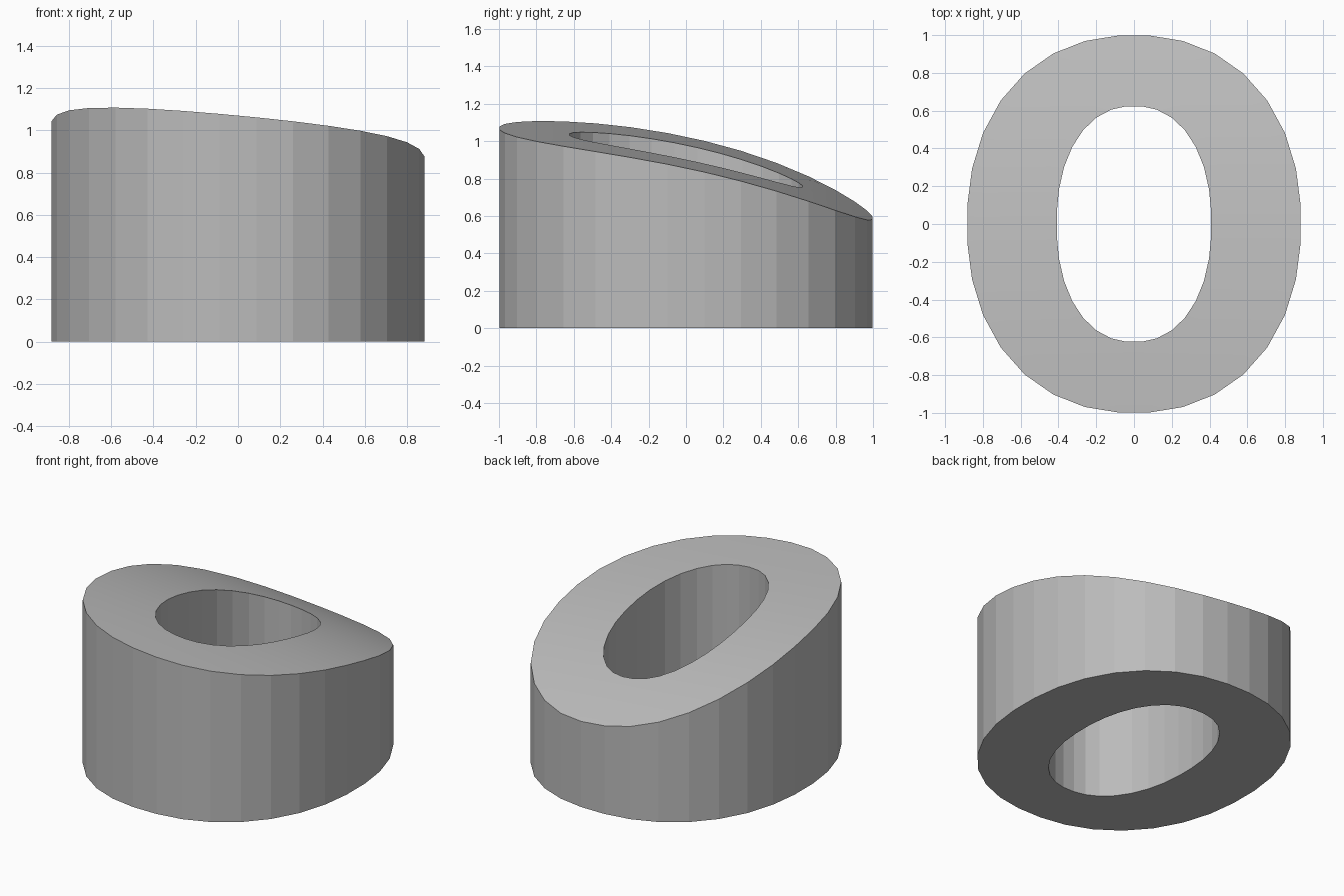
import bpy, bmesh, math

cube = bpy.data.objects.get("Cube")
if cube:
    bpy.data.objects.remove(cube, do_unlink=True)

SIDES, RINGS, POWER = 32, 6, 2.2


def oval(half_x, half_y):
    """Slightly squared oval with flat ends, as (x, y) pairs."""
    pts = []
    for i in range(SIDES):
        a = 2 * math.pi * (i + 0.5) / SIDES
        c, s = math.cos(a), math.sin(a)
        r = (abs(c) ** POWER + abs(s) ** POWER) ** (-1 / POWER)
        pts.append((half_x * r * c, half_y * r * s))
    return pts


def top_height(x, y):
    """Tilted top that curves down towards the back."""
    return 0.94 - 0.0945 * x - 0.2115 * y - 0.1115 * y ** 2 - 0.03 * y ** 3


def bridge(bm, a, b, smooth=False):
    """Join two closed loops with quads."""
    for i in range(SIDES):
        j = (i + 1) % SIDES
        bm.faces.new((a[i], a[j], b[j], b[i])).smooth = smooth


# Plain grey material
grey = bpy.data.materials.new("grey")
grey.use_nodes = True
colour = (0.5, 0.5, 0.5, 1)
grey.diffuse_color = colour
grey.node_tree.nodes["Principled BSDF"].inputs["Base Color"].default_value = colour

# Oval sleeve: curved top, straight walls and a flat underside
outer, inner = oval(0.885, 1.0), oval(0.41, 0.625)
bm = bmesh.new()
top = []
for k in range(RINGS + 1):
    t = k / RINGS
    loop = []
    for (ox, oy), (ix, iy) in zip(outer, inner):
        x, y = ox + (ix - ox) * t, oy + (iy - oy) * t
        loop.append(bm.verts.new((x, y, top_height(x, y))))
    top.append(loop)
base_outer = [bm.verts.new((x, y, 0)) for x, y in outer]
base_inner = [bm.verts.new((x, y, 0)) for x, y in inner]

for a, b in zip(top, top[1:]):
    bridge(bm, a, b, smooth=True)
bridge(bm, base_outer, top[0])
bridge(bm, top[-1], base_inner)
bridge(bm, base_inner, base_outer)
bmesh.ops.recalc_face_normals(bm, faces=bm.faces)

mesh = bpy.data.meshes.new("slanted_oval_sleeve")
bm.to_mesh(mesh)
bm.free()
mesh.materials.append(grey)
sleeve = bpy.data.objects.new("slanted_oval_sleeve", mesh)
bpy.context.collection.objects.link(sleeve)
